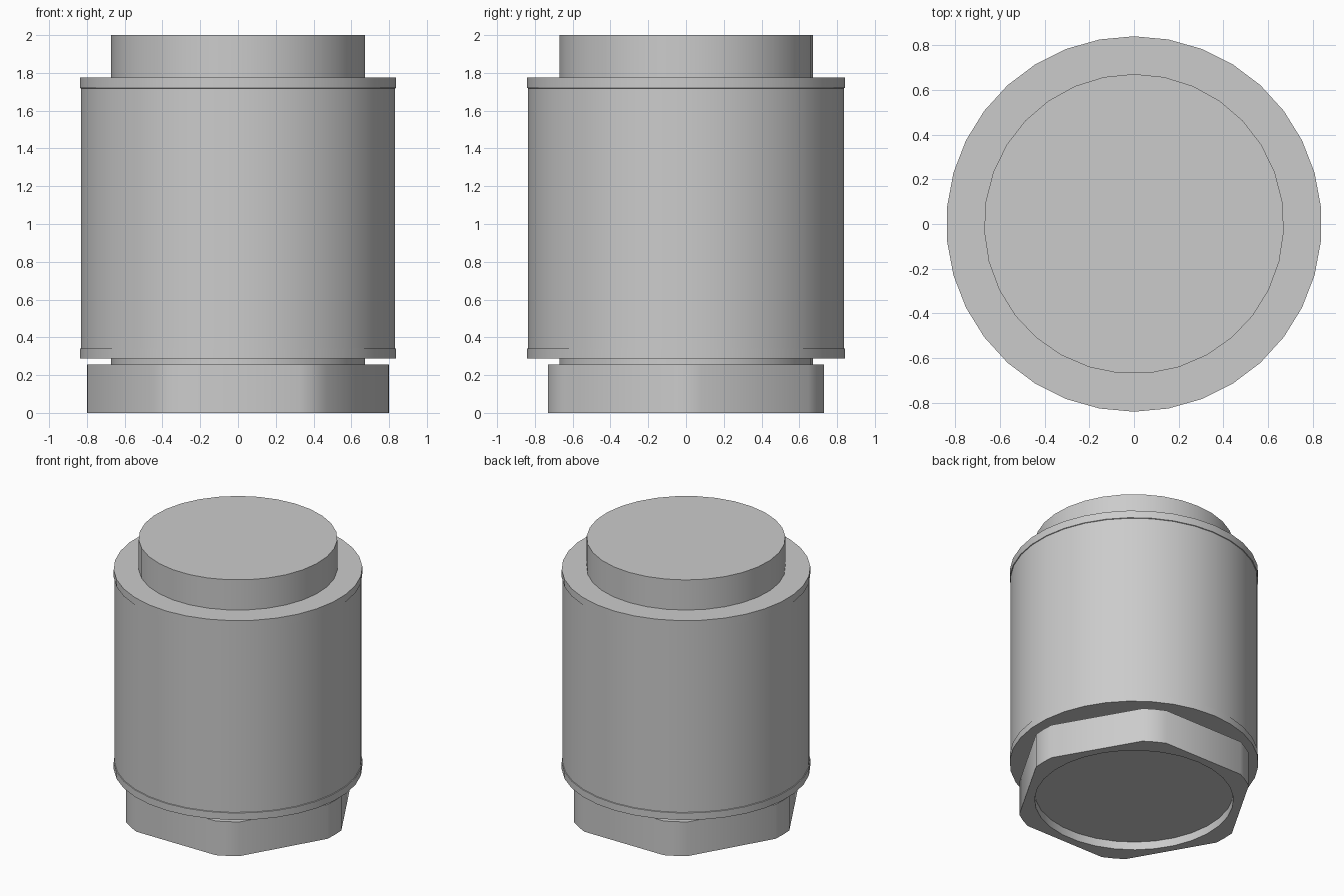
import bpy, bmesh
from math import sin, cos, pi, radians, acos

cube = bpy.data.objects.get("Cube")
if cube:
    bpy.data.objects.remove(cube, do_unlink=True)

grey = bpy.data.materials.new("plain grey")
grey.use_nodes = True
grey.diffuse_color = (0.6, 0.6, 0.6, 1)
grey.node_tree.nodes["Principled BSDF"].inputs["Base Color"].default_value = (0.6, 0.6, 0.6, 1)

CORE_R, CORE_SIDES = 0.672, 31


def circle(radius, sides):
    """Points of a polygon with its first corner on +y."""
    return [(radius * sin(2 * pi * i / sides), radius * cos(2 * pi * i / sides))
            for i in range(sides)]


def finish(name, bm):
    bmesh.ops.recalc_face_normals(bm, faces=bm.faces)
    mesh = bpy.data.meshes.new(name)
    bm.to_mesh(mesh)
    bm.free()
    obj = bpy.data.objects.new(name, mesh)
    bpy.context.collection.objects.link(obj)
    mesh.materials.append(grey)
    bpy.ops.object.select_all(action="DESELECT")
    obj.select_set(True)
    bpy.context.view_layer.objects.active = obj
    bpy.ops.object.shade_smooth_by_angle(angle=radians(30))
    return obj


def turned(name, profile, sides):
    """Stack of polygon rings from (radius, height) pairs, capped at both ends."""
    bm = bmesh.new()
    rings = [[bm.verts.new((x, y, z)) for x, y in circle(r, sides)] for r, z in profile]
    for low, high in zip(rings, rings[1:]):
        for i in range(sides):
            j = (i + 1) % sides
            bm.faces.new((low[i], low[j], high[j], high[i]))
    bm.faces.new(rings[0])
    bm.faces.new(rings[-1])
    return finish(name, bm)


def pierced_plate(name, outer, inner, height):
    """Plate with a hole, extruded up from the floor."""
    bm = bmesh.new()
    edges = []
    for loop in (outer, inner):
        verts = [bm.verts.new((x, y, 0)) for x, y in loop]
        edges += [bm.edges.new((verts[i - 1], verts[i])) for i in range(len(verts))]
    bmesh.ops.triangle_fill(bm, edges=edges, use_beauty=True)
    top = bmesh.ops.extrude_face_region(bm, geom=bm.faces[:])["geom"]
    bmesh.ops.translate(bm, vec=(0, 0, height),
                        verts=[v for v in top if isinstance(v, bmesh.types.BMVert)])
    return finish(name, bm)


# Inner pin, raised a little off the floor so the nut shows a recess below
turned("core_pin", [(CORE_R, 0.06), (CORE_R, 2.0)], CORE_SIDES)

# Outer sleeve with slightly proud rims
turned("sleeve", [(0.841, 0.288), (0.841, 0.34), (0.836, 0.342),
                  (0.836, 1.718), (0.841, 1.72), (0.841, 1.775)], 34)

# Hexagonal nut whose corners are turned down to a circle
CORNER_R, APOTHEM = 0.8, 0.73
spread = pi / 6 - acos(APOTHEM / CORNER_R)
hexagon = [(CORNER_R * cos(k * pi / 3 + a), CORNER_R * sin(k * pi / 3 + a))
           for k in range(6) for a in (-spread, 0, spread)]
pierced_plate("hex_nut", hexagon, circle(CORE_R, CORE_SIDES), 0.255)
